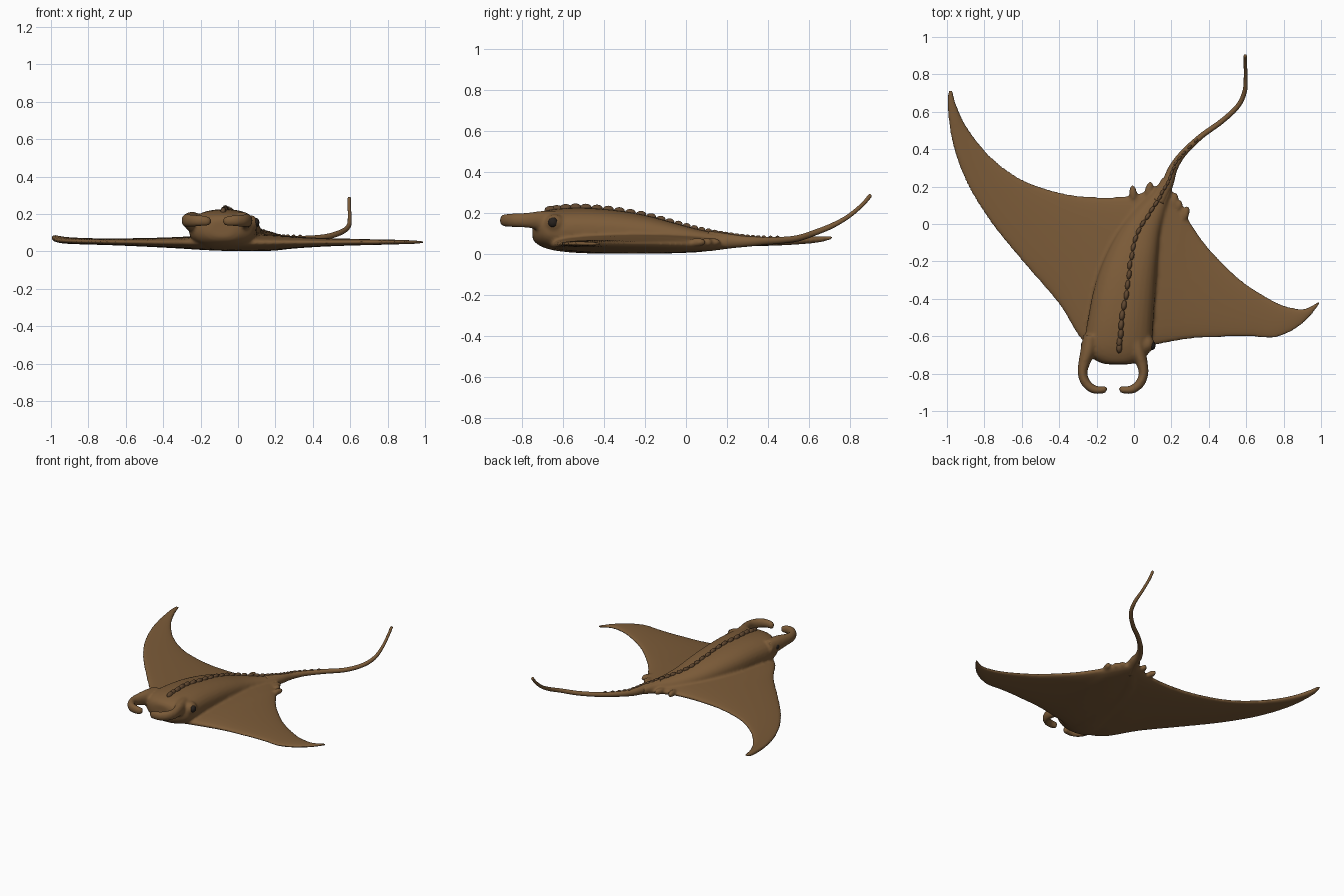
import bpy, bmesh, math, random
from mathutils import Vector, Matrix

if "Cube" in bpy.data.objects:
    bpy.data.objects.remove(bpy.data.objects["Cube"])

random.seed(4)


def material(name, rgb):
    m = bpy.data.materials.new(name)
    m.diffuse_color = (*rgb, 1)
    m.use_nodes = True
    m.node_tree.nodes["Principled BSDF"].inputs["Base Color"].default_value = m.diffuse_color
    return m


HIDE = material("brown hide", (0.20, 0.105, 0.04))
DARK = material("dark ridge", (0.12, 0.065, 0.03))
EYE = material("eye black", (0.02, 0.015, 0.012))


def spline(keys, steps):
    """Catmull-Rom through tuples of any length."""
    out = []
    for i in range(len(keys) - 1):
        p = [keys[max(0, min(len(keys) - 1, i + k))] for k in (-1, 0, 1, 2)]
        for s in range(steps):
            t = s / steps
            out.append([0.5 * (2 * b + (c - a) * t + (2 * a - 5 * b + 4 * c - d) * t * t
                               + (3 * b - a - 3 * c + d) * t ** 3) for a, b, c, d in zip(*p)])
    return out + [list(keys[-1])]


def loft(bm, rings):
    """Skin closed rings and cap both ends."""
    rows = [[bm.verts.new(p) for p in r] for r in rings]
    n = len(rows[0])
    for a, b in zip(rows, rows[1:]):
        for i in range(n):
            bm.faces.new((a[i], a[(i + 1) % n], b[(i + 1) % n], b[i]))
    bm.faces.new(rows[0][::-1])
    bm.faces.new(rows[-1])


def tube(bm, keys, steps=6, n=14, tall=1.0):
    """Tapered tube through (x, y, z, radius) keys with a rounded end."""
    pts = spline(keys, steps)
    c = [Vector(p[:3]) for p in pts]
    rings = []
    for i, p in enumerate(pts):
        d = (c[min(i + 1, len(c) - 1)] - c[max(i - 1, 0)]).normalized()
        side = d.cross(Vector((0, 0, 1))).normalized()
        up = side.cross(d)
        rings.append([c[i] + p[3] * (side * math.cos(a) + up * tall * math.sin(a))
                      for a in (2 * math.pi * k / n for k in range(n))])
    for f, q in ((0.5, 0.85), (0.85, 0.45)):
        rings.append([c[-1] + d * p[3] * f + (v - c[-1]) * q for v in rings[len(pts) - 1]])
    loft(bm, rings)


def blob(bm, loc, size, angle=0.0, seg=14):
    m = (Matrix.Translation(loc) @ Matrix.Rotation(angle, 4, 'Z')
         @ Matrix.Diagonal((*size, 1)))
    bmesh.ops.create_uvsphere(bm, u_segments=seg, v_segments=seg // 2 + 1, radius=1, matrix=m)


def finish(name, bm, mat):
    bmesh.ops.recalc_face_normals(bm, faces=bm.faces)
    for f in bm.faces:
        f.smooth = True
    me = bpy.data.meshes.new(name)
    bm.to_mesh(me)
    bm.free()
    me.materials.append(mat)
    ob = bpy.data.objects.new(name, me)
    bpy.context.collection.objects.link(ob)
    return ob


# Wings: front edge xy, rear edge xy, bottom z, top z, from left tip to right tip
stations = [
    (-.99, .715, -.97, .72, .074, .09), (-.998, .64, -.95, .635, .055, .087),
    (-.97, .43, -.885, .505, .043, .078), (-.89, .21, -.76, .355, .038, .072),
    (-.76, 0, -.60, .24, .034, .07), (-.58, -.22, -.40, .17, .026, .072),
    (-.40, -.43, -.20, .145, .016, .078), (-.26, -.64, 0, .155, .006, .088),
    (-.08, -.69, .16, .21, .002, .095), (.10, -.65, .25, .10, .004, .09),
    (.30, -.615, .30, .01, .016, .08), (.50, -.605, .40, -.13, .026, .072),
    (.65, -.605, .56, -.29, .032, .068), (.75, -.61, .71, -.39, .035, .065),
    (.86, -.565, .81, -.437, .038, .063), (.945, -.49, .91, -.452, .04, .06),
    (1.0, -.415, .985, -.415, .042, .058)]
wing_rings = []
for fx, fy, rx, ry, zb, zt in spline(stations, 5):
    ring = []
    for k in range(36):
        a = 2 * math.pi * k / 36
        t = 0.5 - 0.5 * math.cos(a)
        z = (zb + zt) / 2 + math.copysign(abs(math.sin(a)) ** 0.8, math.sin(a)) * (zt - zb) / 2
        ring.append((fx + (rx - fx) * t, fy + (ry - fy) * t, z))
    wing_rings.append(ring)
bm = bmesh.new()
loft(bm, wing_rings)

# Trunk: centre x, y, half width, bottom z, top z
trunk = [(-.085, -.75, .06, .08, .165), (-.085, -.735, .11, .055, .19),
         (-.085, -.69, .165, .03, .21), (-.083, -.62, .18, .014, .222),
         (-.07, -.50, .175, .004, .226), (-.05, -.35, .165, .002, .215),
         (-.02, -.20, .145, .002, .19), (.025, -.05, .115, .004, .15),
         (.085, .07, .085, .01, .118), (.15, .17, .05, .022, .1), (.185, .25, .032, .032, .088)]
rings = []
for cx, cy, w, zb, zt in spline(trunk, 4):
    ring = []
    for k in range(28):
        c, s = math.cos(2 * math.pi * k / 28), math.sin(2 * math.pi * k / 28)
        ring.append((cx + w * math.copysign(abs(c) ** 0.85, c), cy,
                     (zb + zt) / 2 + (zt - zb) / 2 * math.copysign(abs(s) ** 0.85, s)))
    rings.append(ring)
loft(bm, rings)

# Curled head horns
for m in (-1, 1):
    path = [(.12, -.60, .155, .04), (.135, -.68, .16, .04), (.155, -.745, .165, .031),
            (.163, -.80, .165, .026), (.145, -.85, .165, .025), (.105, -.883, .165, .023),
            (.06, -.888, .163, .02), (.047, -.882, .162, .018)]
    tube(bm, [(-.112 + m * x, y, z, r) for x, y, z, r in path], tall=1.35)
    blob(bm, (-.085 + m * .15, -.64, .15), (.045, .05, .045))

# Small fin lobes around the tail root
for x, y, a in ((-.005, .165, .1), (.08, .185, -.25), (.215, .125, -.2), (.275, .055, -.3), (.24, .1, -.2)):
    blob(bm, (x, y, .058), (.021, .045 if x != .24 else .03, .022), a)
body = finish("body_and_wings", bm, HIDE)
rm = body.modifiers.new("fuse", 'REMESH')
rm.mode = 'VOXEL'
rm.voxel_size = 0.009
rm.use_smooth_shade = True
sm = body.modifiers.new("soften", 'SMOOTH')
sm.factor = 0.5
sm.iterations = 5

# Whip tail
tail_keys = [(.13, .12, .064, .045), (.18, .22, .063, .032), (.21, .30, .062, .024),
             (.265, .38, .064, .018), (.36, .47, .068, .015), (.47, .55, .078, .014),
             (.555, .63, .105, .013), (.592, .71, .137, .012), (.597, .79, .182, .01),
             (.595, .86, .24, .009), (.595, .898, .284, .009)]
bm = bmesh.new()
tube(bm, tail_keys, tall=1.1)
finish("tail", bm, HIDE)

# Knobbly ridge down the back and onto the tail
ridge = spline([(-.075, -.66, .213), (-.065, -.54, .226), (-.045, -.38, .216), (-.02, -.22, .192),
                (.01, -.08, .157), (.07, .04, .125), (.135, .14, .104), (.18, .22, .092),
                (.21, .30, .083), (.265, .38, .08), (.36, .47, .08)], 3)
bm = bmesh.new()
for i, (a, b) in enumerate(zip(ridge, ridge[1:])):
    k = 1 - 0.65 * i / len(ridge)
    ang = math.atan2(a[0] - b[0], b[1] - a[1])
    size = (.016 * k, .028 * k + .004, .021 * k + .002)
    blob(bm, (a[0] + random.uniform(-.006, .006) * k, a[1], a[2]), size, ang, 10)
finish("back_ridge", bm, DARK)

# Eyes on the head sides
bm = bmesh.new()
for m in (-1, 1):
    blob(bm, (-.085 + m * .182, -.65, .155), (.018, .024, .024))
finish("eyes", bm, EYE)
